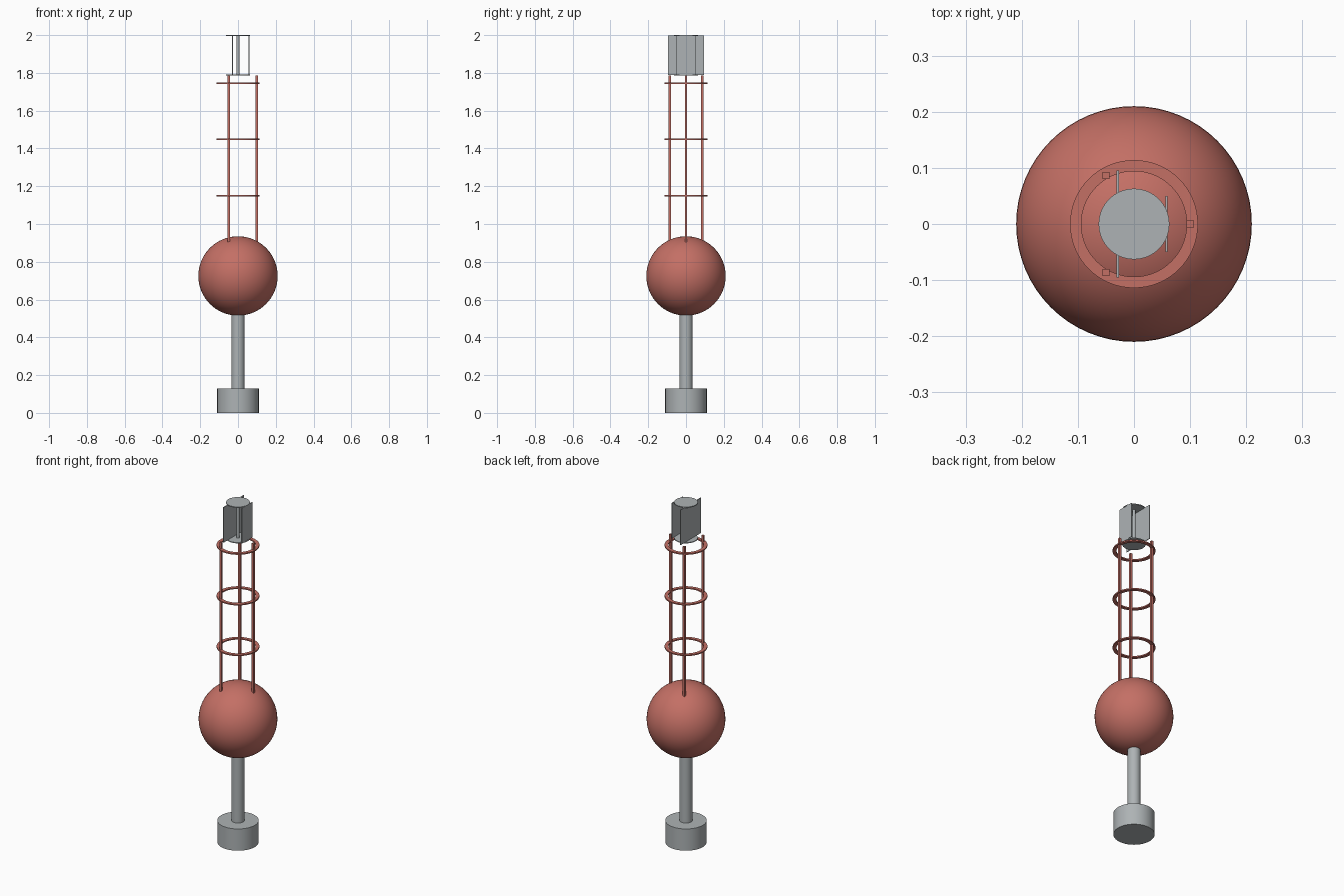
import bpy, bmesh, math

if "Cube" in bpy.data.objects:
    bpy.data.objects.remove(bpy.data.objects["Cube"])


def material(name, rgb):
    m = bpy.data.materials.new(name)
    m.diffuse_color = (*rgb, 1)
    m.use_nodes = True
    m.node_tree.nodes["Principled BSDF"].inputs["Base Color"].default_value = m.diffuse_color
    return m


RED = material("faded red", (0.55, 0.16, 0.13))
GREY = material("light grey", (0.42, 0.45, 0.46))


def finish(name, mat, smooth=True):
    ob = bpy.context.object
    ob.name = name
    ob.data.materials.append(mat)
    if smooth:
        bpy.ops.object.shade_smooth_by_angle(angle=math.radians(35))
    return ob


def cylinder(name, r, z0, z1, mat, sides=64):
    bpy.ops.mesh.primitive_cylinder_add(vertices=sides, radius=r, depth=z1 - z0,
                                        location=(0, 0, (z0 + z1) / 2))
    return finish(name, mat)


def box(name, x, y, z0, z1, sx, sy, mat):
    bpy.ops.mesh.primitive_cube_add(size=1, location=(x, y, (z0 + z1) / 2))
    bpy.context.object.scale = (sx, sy, z1 - z0)
    bpy.ops.object.transform_apply(location=False, rotation=False, scale=True)
    return finish(name, mat, False)


def flat_ring(name, r0, r1, z, h, mat, n=64):
    # square section spun round the z axis
    bm = bmesh.new()
    vs = [bm.verts.new((r, 0, z + dz)) for r, dz in
          ((r0, -h / 2), (r1, -h / 2), (r1, h / 2), (r0, h / 2))]
    es = [bm.edges.new((vs[i], vs[(i + 1) % 4])) for i in range(4)]
    bmesh.ops.spin(bm, geom=vs + es, cent=(0, 0, 0), axis=(0, 0, 1),
                   angle=math.tau, steps=n, use_merge=True)
    bmesh.ops.remove_doubles(bm, verts=bm.verts, dist=1e-5)
    bmesh.ops.recalc_face_normals(bm, faces=bm.faces)
    me = bpy.data.meshes.new(name)
    bm.to_mesh(me)
    bm.free()
    ob = bpy.data.objects.new(name, me)
    bpy.context.collection.objects.link(ob)
    bpy.ops.object.select_all(action='DESELECT')
    bpy.context.view_layer.objects.active = ob
    ob.select_set(True)
    return finish(name, mat)


# counterweight, stem and float
cylinder("counterweight", 0.11, 0, 0.128, GREY)
cylinder("stem", 0.035, 0.128, 0.55, GREY, 48)
bpy.ops.mesh.primitive_uv_sphere_add(segments=64, ring_count=32, radius=0.21,
                                     location=(0, 0, 0.725))
finish("float", RED)

# open tower: three square posts tied by flat rings
for i in range(3):
    a = math.tau * i / 3
    c, s = math.cos(a), math.sin(a)
    box(f"tower_post_{i + 1}", 0.1 * c, 0.1 * s, 0.885, 1.785, 0.013, 0.013, RED)
    flat_ring(f"tower_ring_{i + 1}", 0.094, 0.114, 1.15 + 0.298 * i, 0.007, RED)
    # radar reflector plates, all facing the same way
    box(f"reflector_plate_{i + 1}", 0.058 * c, 0.052 * s, 1.79, 1.997,
        0.004, 0.1, GREY)

# reflector end discs and centre rod
cylinder("reflector_bottom_disc", 0.063, 1.786, 1.791, GREY)
cylinder("reflector_top_disc", 0.063, 1.995, 2.0, GREY)
cylinder("reflector_rod", 0.008, 1.79, 1.996, GREY, 16)
